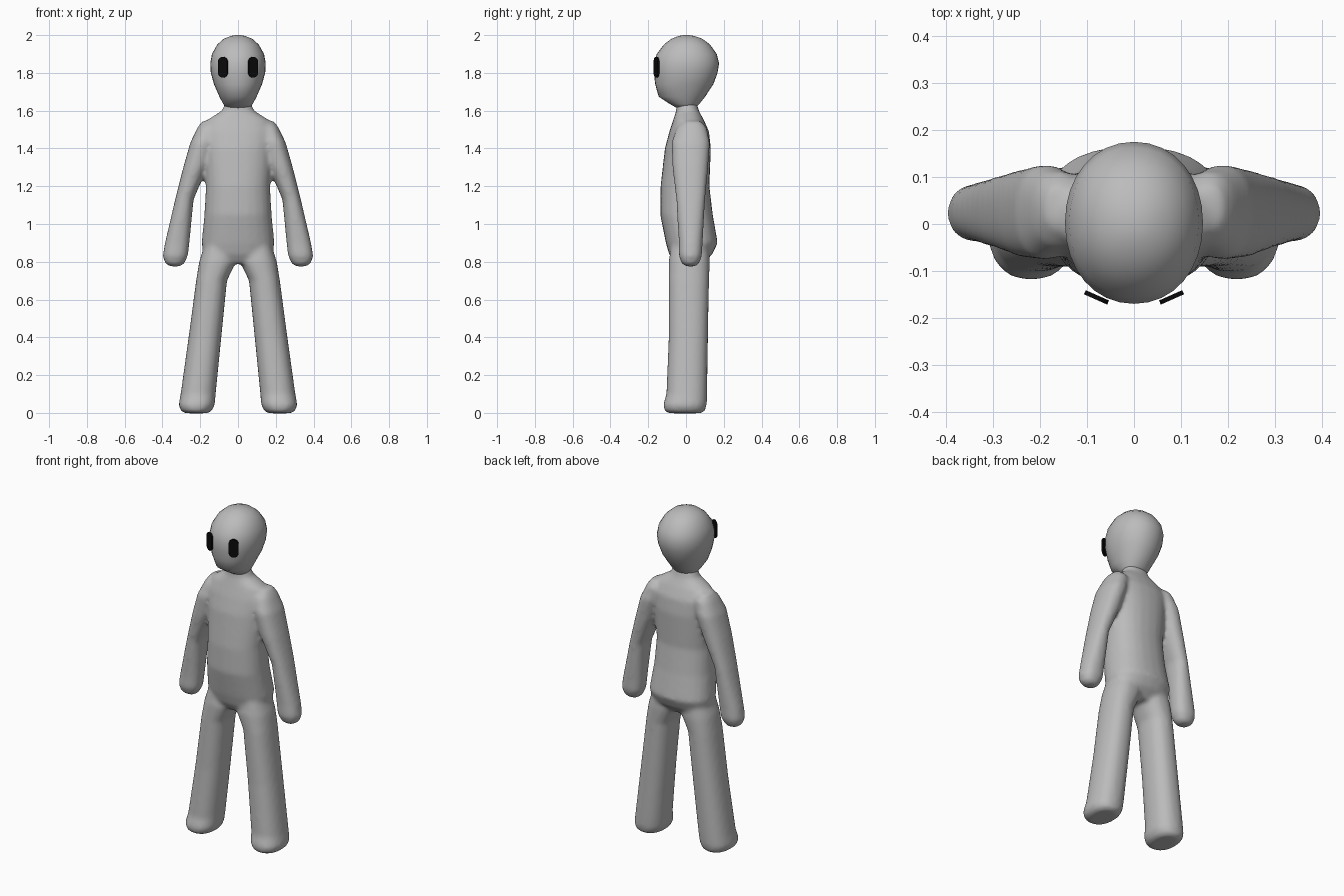
import bpy, bmesh, math
from mathutils import Matrix

if "Cube" in bpy.data.objects:
    bpy.data.objects.remove(bpy.data.objects["Cube"])


def material(name, rgb):
    m = bpy.data.materials.new(name)
    m.diffuse_color = (*rgb, 1)
    m.use_nodes = True
    m.node_tree.nodes["Principled BSDF"].inputs["Base Color"].default_value = m.diffuse_color
    return m


grey = material("body grey", (0.5, 0.5, 0.5))
black = material("eye black", (0.003, 0.003, 0.003))


def loft(bm, rings, mirror=1, n=24, power=2.3):
    """Skin rounded rings given as (z, x0, x1, y0, y1)."""
    loops = []
    for z, x0, x1, y0, y1 in rings:
        loop = []
        for i in range(n):
            a = 2 * math.pi * i / n
            c, s = math.cos(a), math.sin(a)
            c = math.copysign(abs(c) ** (2 / power), c)
            s = math.copysign(abs(s) ** (2 / power), s)
            loop.append(bm.verts.new((mirror * ((x0 + x1) / 2 + c * (x1 - x0) / 2),
                                      (y0 + y1) / 2 + s * (y1 - y0) / 2, z)))
        loops.append(loop)
    for a, b in zip(loops, loops[1:]):
        for i in range(n):
            j = (i + 1) % n
            bm.faces.new((a[i], a[j], b[j], b[i]))
    bm.faces.new(loops[0])
    bm.faces.new(loops[-1])


def finish(name, bm, mat, smooth=True):
    bmesh.ops.recalc_face_normals(bm, faces=bm.faces)
    me = bpy.data.meshes.new(name)
    bm.to_mesh(me)
    bm.free()
    me.materials.append(mat)
    for p in me.polygons:
        p.use_smooth = smooth
    ob = bpy.data.objects.new(name, me)
    bpy.context.collection.objects.link(ob)
    return ob


torso = [(0.79, -.11, .11, -.06, .09), (0.84, -.185, .185, -.09, .14),
         (0.90, -.193, .193, -.107, .168), (1.05, -.178, .178, -.137, .142),
         (1.20, -.170, .170, -.135, .124), (1.40, -.185, .185, -.112, .132),
         (1.49, -.195, .195, -.088, .122), (1.55, -.165, .165, -.068, .095),
         (1.60, -.085, .085, -.052, .068), (1.65, -.065, .065, -.05, .055)]
arm = [(1.545, .13, .19, -.01, .08), (1.51, .10, .215, -.05, .11),
       (1.43, .12, .253, -.077, .127), (1.30, .162, .290, -.072, .118),
       (1.13, .235, .333, -.052, .102), (0.90, .257, .387, -.038, .088),
       (0.83, .265, .399, -.038, .085), (0.79, .285, .385, -.022, .068),
       (0.775, .305, .36, 0, .05)]
leg = [(0.88, .03, .18, -.08, .12), (0.80, .01, .206, -.092, .127),
       (0.70, .058, .222, -.092, .122), (0.40, .088, .262, -.092, .117),
       (0.10, .118, .304, -.104, .112), (0.04, .123, .315, -.122, .110),
       (0.01, .140, .302, -.113, .100), (-0.002, .16, .28, -.09, .08)]

# Torso, arms and legs blended into one smooth skin
bm = bmesh.new()
loft(bm, torso)
for side in (1, -1):
    loft(bm, arm, side)
    loft(bm, leg, side)
body = finish("body", bm, grey)
mod = body.modifiers.new("merge", 'REMESH')
mod.mode = 'VOXEL'
mod.voxel_size = 0.011
mod.use_smooth_shade = True
mod = body.modifiers.new("soften", 'SMOOTH')
mod.factor = 0.5
mod.iterations = 10

# Egg-shaped head
head = [(1.612, -.06, .06, -.045, .045), (1.635, -.078, .078, -.085, .07),
        (1.675, -.099, .099, -.145, .102), (1.74, -.127, .127, -.163, .145),
        (1.80, -.144, .144, -.170, .167), (1.85, -.147, .147, -.170, .175),
        (1.90, -.138, .138, -.155, .163), (1.95, -.110, .110, -.117, .127),
        (1.98, -.076, .076, -.078, .088), (1.995, -.040, .040, -.04, .046),
        (2.0, -.015, .015, -.015, .018)]
bm = bmesh.new()
loft(bm, head, n=32, power=2.1)
finish("head", bm, grey)

# Thin tall eye plates with rounded ends
for side, label in ((1, "left_eye"), (-1, "right_eye")):
    bm = bmesh.new()
    pts = []
    for i in range(12):
        a = 2 * math.pi * (i + 0.5) / 12
        z = math.sin(a) * .028
        pts.append(bm.verts.new((math.cos(a) * .028, 0, z + math.copysign(.027, z))))
    face = bm.faces.new(pts)
    ext = bmesh.ops.extrude_face_region(bm, geom=[face])["geom"]
    bmesh.ops.translate(bm, vec=(0, -.0095, 0),
                        verts=[v for v in ext if isinstance(v, bmesh.types.BMVert)])
    bm.transform(Matrix.Translation((side * .078, -.152, 1.83))
                 @ Matrix.Rotation(side * math.radians(24), 4, 'Z'))
    finish(label, bm, black, smooth=False)
